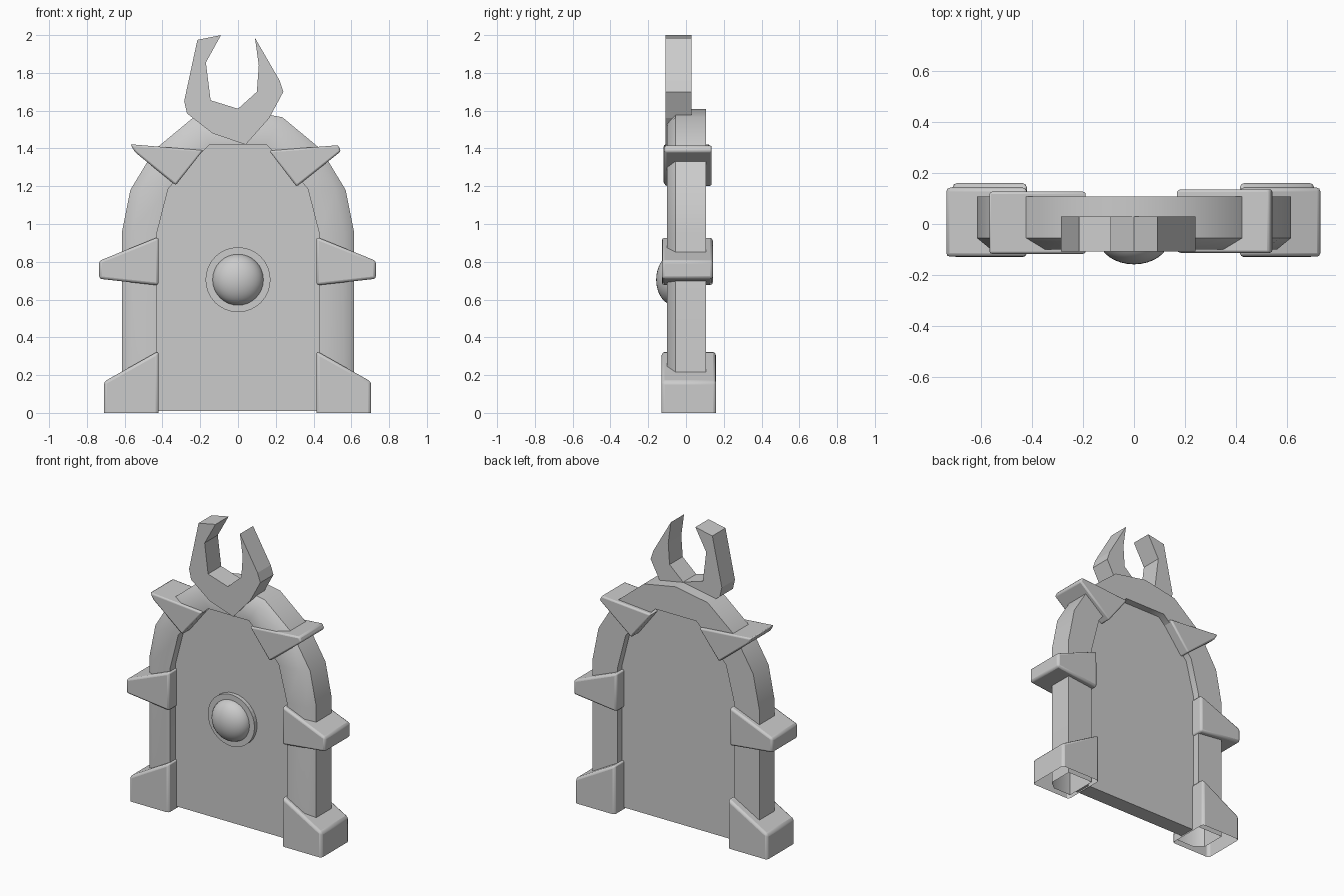
import bpy, bmesh, math

if "Cube" in bpy.data.objects:
    bpy.data.objects.remove(bpy.data.objects["Cube"])


def finish(bm, name, angle=None):
    me = bpy.data.meshes.new(name)
    bm.to_mesh(me)
    bm.free()
    ob = bpy.data.objects.new(name, me)
    bpy.context.collection.objects.link(ob)
    if angle:
        bpy.ops.object.select_all(action='DESELECT')
        ob.select_set(True)
        bpy.context.view_layer.objects.active = ob
        bpy.ops.object.shade_smooth_by_angle(angle=math.radians(angle))
    return ob


def prism(name, pts, y0, y1, bevel=0, open_bottom=False):
    """Extrude an x/z outline from y0 to y1."""
    bm = bmesh.new()
    a = [bm.verts.new((x, y0, z)) for x, z in pts]
    b = [bm.verts.new((x, y1, z)) for x, z in pts]
    bm.faces.new(a)
    bm.faces.new(b[::-1])
    for i in range(len(pts)):
        j = (i + 1) % len(pts)
        bm.faces.new((a[i], b[i], b[j], a[j]))
    bmesh.ops.recalc_face_normals(bm, faces=bm.faces)
    if open_bottom:
        low = [f for f in bm.faces if max(v.co.z for v in f.verts) < 0.001]
        bmesh.ops.delete(bm, geom=low, context='FACES_ONLY')
    ob = finish(bm, name, 40 if bevel else None)
    if bevel:
        m = ob.modifiers.new("bevel", 'BEVEL')
        m.width = bevel
        m.segments = 2
        m.limit_method = 'NONE'
    return ob


def mirrored(half):
    """Left half of an arch, apex last -> full arch from left to right."""
    left = [(-x, z) for x, z in half]
    return left + half[-2::-1]


outer = mirrored([(.615, .01), (.615, .955), (.57, 1.18), (.44, 1.395), (.235, 1.565), (0, 1.608)])
inner = mirrored([(.43, .01), (.43, .95), (.37, 1.185), (.275, 1.30), (.15, 1.42), (0, 1.42)])

# Stone arch with a chamfered outer front edge
bm = bmesh.new()
rings = []
for (ox, oz), (ix, iz) in zip(outer, inner):
    t = 0.055 / math.hypot(ox - ix, oz - iz)
    cx, cz = ox + (ix - ox) * t, oz + (iz - oz) * t
    rings.append([bm.verts.new(c) for c in (
        (ix, .107, iz), (ox, .107, oz), (ox, -.055, oz), (cx, -.10, cz), (ix, -.10, iz))])
for r, s in zip(rings, rings[1:]):
    for i in range(5):
        j = (i + 1) % 5
        bm.faces.new((r[i], r[j], s[j], s[i]))
bmesh.ops.recalc_face_normals(bm, faces=bm.faces)
finish(bm, "arch_frame", 45)

# Door panel
prism("door_panel", inner, -.045, .06)

# Foot blocks and side brackets
for s, side in ((-1, "left"), (1, "right")):
    dx = -.005 if s > 0 else 0
    foot = [(.42, 0), (.71, 0), (.71, .165), (.42, .328)]
    prism("foot_block_" + side, [(s * (x + dx), z) for x, z in foot], -.13, .16, .016, True)
    mid = [(.42, .675), (.735, .71), (.735, .805), (.42, .932)]
    prism("side_bracket_" + side, [(s * (x + dx), z) for x, z in mid], -.128, .142, .014)

# Upper spikes
prism("upper_spike_left", [(-.57, 1.422), (-.185, 1.39), (-.33, 1.205), (-.545, 1.38)], -.118, .128, .01)
prism("upper_spike_right", [(.53, 1.417), (.165, 1.388), (.31, 1.198), (.545, 1.385)], -.113, .136, .01)

# Horned crest
prism("horn_crest", [
    (-.09, 2.0), (-.215, 1.975), (-.285, 1.65), (-.27, 1.585), (-.135, 1.48), (.04, 1.42),
    (.165, 1.56), (.24, 1.70), (.22, 1.76), (.09, 1.985), (.11, 1.84), (.10, 1.70),
    (0, 1.61), (-.145, 1.655), (-.17, 1.855)], -.108, .03)

# Knob plate and rounded knob
ring = [(.172 * math.cos(i * math.tau / 32), .705 + .172 * math.sin(i * math.tau / 32)) for i in range(32)]
prism("knob_plate", ring, -.072, .058)
bpy.ops.mesh.primitive_uv_sphere_add(segments=32, ring_count=16, radius=1, location=(0, -.062, .705))
knob = bpy.context.object
knob.name = "knob"
knob.scale = (.136, .096, .136)
bpy.ops.object.shade_smooth()
